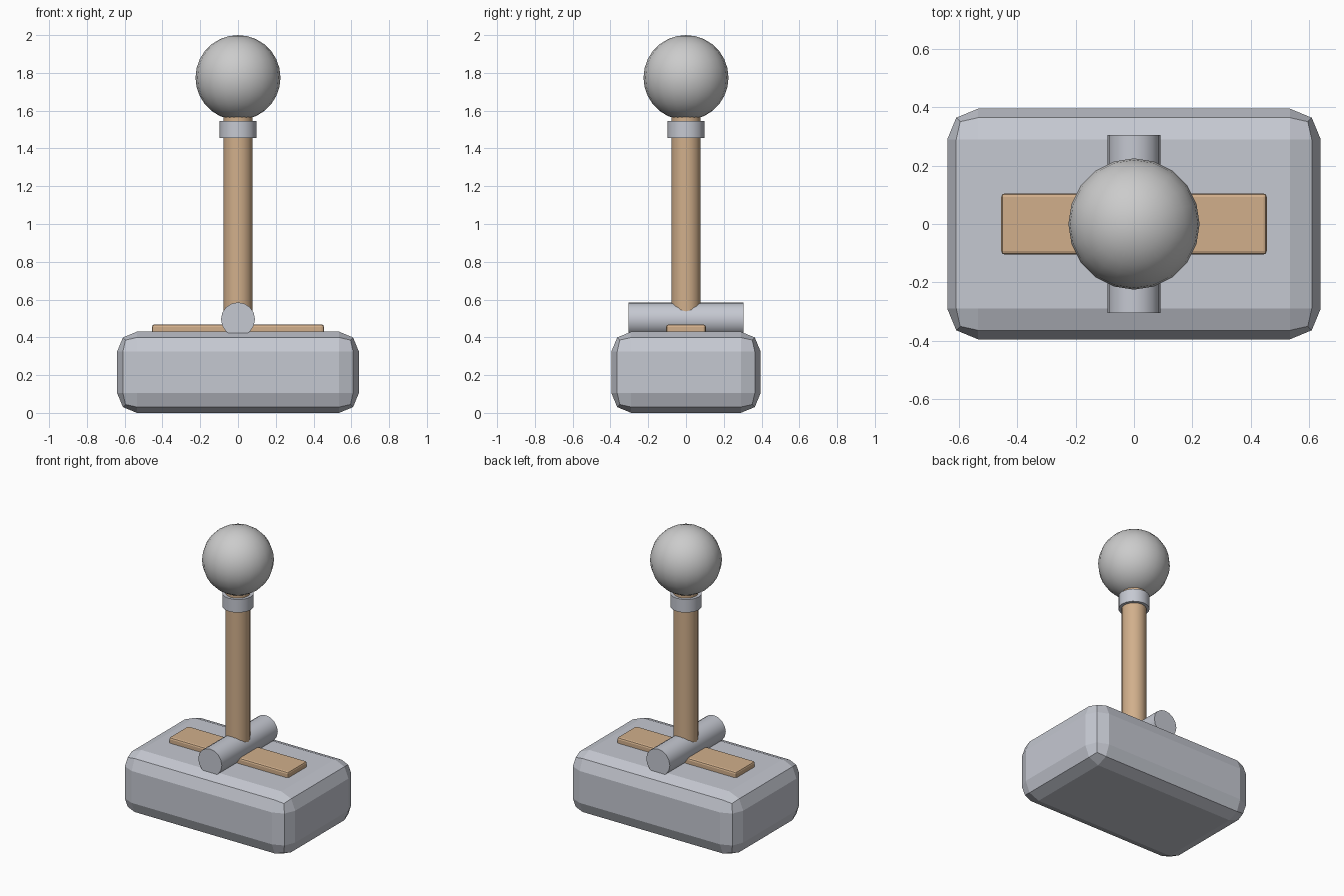
import bpy
from math import radians

if "Cube" in bpy.data.objects:
    bpy.data.objects.remove(bpy.data.objects["Cube"])


def material(name, rgb):
    m = bpy.data.materials.new(name)
    m.diffuse_color = (*rgb, 1)
    m.use_nodes = True
    m.node_tree.nodes["Principled BSDF"].inputs["Base Color"].default_value = m.diffuse_color
    return m


steel = material("steel", (0.56, 0.58, 0.64))
wood = material("wood", (0.64, 0.43, 0.26))


def finish(name, mat=None, smooth=True):
    ob = bpy.context.object
    ob.name = name
    if mat:
        ob.data.materials.append(mat)
    if smooth:
        bpy.ops.object.shade_smooth_by_angle(angle=radians(40))
    return ob


def block(name, size, z0, bevel, segments, mat):
    bpy.ops.mesh.primitive_cube_add(size=1, location=(0, 0, z0 + size[2] / 2))
    bpy.context.object.scale = size
    bpy.ops.object.transform_apply(location=False, rotation=False, scale=True)
    ob = finish(name, mat, smooth=False)
    mod = ob.modifiers.new("bevel", 'BEVEL')
    mod.width = bevel
    mod.segments = segments
    return ob


def rod(name, radius, length, z, mat, rotation=(0, 0, 0), sides=16):
    bpy.ops.mesh.primitive_cylinder_add(vertices=sides, radius=radius, depth=length,
                                        location=(0, 0, z), rotation=rotation)
    return finish(name, mat)


# Chunky base with faceted edges and the inlaid slot plate
block("base", (1.28, 0.79, 0.43), 0, 0.105, 2, steel)
block("slot_plate", (0.91, 0.21, 0.06), 0.408, 0.012, 2, wood)

# Pivot barrel lying across the plate
rod("pivot_barrel", 0.09, 0.61, 0.495, steel, (radians(90), 0, 0))

# Lever shaft with collar
rod("lever_shaft", 0.078, 1.14, 1.07, wood)
rod("collar", 0.098, 0.09, 1.5, steel)

# Ball knob
bpy.ops.mesh.primitive_uv_sphere_add(segments=20, ring_count=14, radius=0.225,
                                     location=(0, 0, 1.775))
finish("ball_knob")
